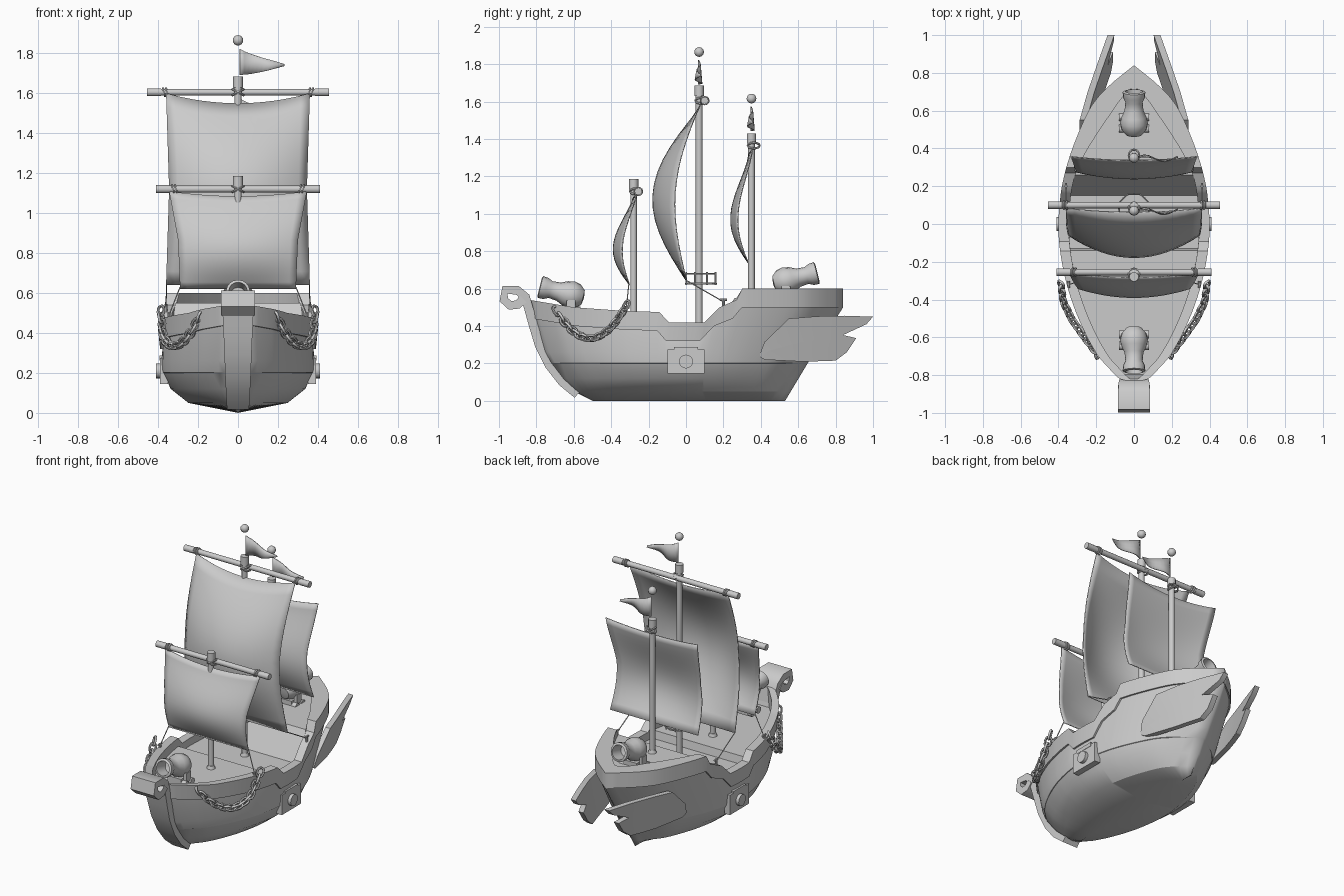
import bpy, bmesh, math
from mathutils import Vector, Matrix

if "Cube" in bpy.data.objects:
    bpy.data.objects.remove(bpy.data.objects["Cube"])

grey = bpy.data.materials.new("plain_grey")
grey.use_nodes = True
grey.diffuse_color = (0.6, 0.6, 0.6, 1)
grey.node_tree.nodes["Principled BSDF"].inputs["Base Color"].default_value = (0.6, 0.6, 0.6, 1)


def finish(name, bm, angle=35, mirror=False, solid=0):
    """Turn a bmesh into a named, shaded object."""
    bmesh.ops.recalc_face_normals(bm, faces=bm.faces)
    mesh = bpy.data.meshes.new(name)
    bm.to_mesh(mesh)
    bm.free()
    mesh.materials.append(grey)
    ob = bpy.data.objects.new(name, mesh)
    bpy.context.collection.objects.link(ob)
    if solid:
        ob.modifiers.new("thickness", 'SOLIDIFY').thickness = solid
    if mirror:
        mod = ob.modifiers.new("mirror", 'MIRROR')
        mod.merge_threshold = 0.0005
    bpy.ops.object.select_all(action='DESELECT')
    ob.select_set(True)
    bpy.context.view_layer.objects.active = ob
    bpy.ops.object.shade_smooth_by_angle(angle=math.radians(angle))


def interp(pts, t):
    if t <= pts[0][0]:
        return pts[0][1]
    for (a, va), (b, vb) in zip(pts, pts[1:]):
        if t <= b:
            return va + (vb - va) * (t - a) / (b - a)
    return pts[-1][1]


def grid_faces(bm, rows, closed=False):
    for ra, rb in zip(rows, rows[1:]):
        n = len(ra)
        for i in range(n if closed else n - 1):
            j = (i + 1) % n
            bm.faces.new((ra[i], ra[j], rb[j], rb[i]))


def rod(bm, a, b, r, sides=12, r2=None):
    a, b = Vector(a), Vector(b)
    d = b - a
    mat = Matrix.Translation((a + b) / 2) @ d.to_track_quat('Z', 'Y').to_matrix().to_4x4()
    bmesh.ops.create_cone(bm, cap_ends=True, segments=sides, radius1=r,
                          radius2=r if r2 is None else r2, depth=d.length, matrix=mat)


def box(bm, centre, size):
    bmesh.ops.create_cube(bm, size=1, matrix=Matrix.Translation(centre) @ Matrix.Diagonal((*size, 1)))


def ring(bm, mat, major, minor, stretch=0, n=12, m=6):
    """Torus in local XY, stretched along local X to make chain links."""
    rows = []
    for i in range(n):
        a = math.tau * i / n
        off = stretch * (1 if math.cos(a) > 0.01 else -1 if math.cos(a) < -0.01 else 0)
        rows.append([bm.verts.new(mat @ Vector((
            off + math.cos(a) * (major + minor * math.cos(b)),
            math.sin(a) * (major + minor * math.cos(b)), minor * math.sin(b))))
            for b in (math.tau * k / m for k in range(m))])
    grid_faces(bm, rows + rows[:1], True)


# Hull: stations along the length, each running keel, side, rail, deck
bow = [(0, -.5), (.05, -.6), (.16, -.71), (.3, -.79), (.5, -.84)]
stern = [(0, .53), (.05, .56), (.2, .65), (.5, .84)]
beam = [(-.84, 0), (-.82, .1), (-.7, .195), (-.55, .275), (-.4, .335), (-.25, .375), (-.1, .398),
        (.05, .403), (.2, .385), (.37, .34), (.59, .25), (.69, .19), (.84, 0)]
sheer = [(-.84, .54), (-.6, .5), (-.32, .48), (-.14, .475), (-.08, .42), (.12, .42),
         (.18, .5), (.27, .54), (.3, .6), (.84, .6)]
deck = [(-.14, .42), (-.13, .37), (.15, .37), (.26, .55)]
rail = [(.25, .055), (.37, .075), (.6, .13)]
full = [(0, 0), (.05, .62), (.12, .84), (.2, .945), (.35, .98), (.45, 1)]
stations = sorted({round(-.84 + 1.68 * i / 40, 3) for i in range(41)}
                  | {p[0] for p in beam[:2] + sheer + deck})
bm = bmesh.new()
rows = []
for s in stations:
    u = (s + .84) / 1.68
    top = interp(sheer, s)
    reach = min(.08, s + .84, .84 - s)
    w = sum(interp(beam, s + reach * k / 3) for k in range(-3, 4)) / 7
    seam = top - .1

    def at(z, width):
        y0, y1 = interp(bow, z), interp(stern, z)
        return (width, y0 + (y1 - y0) * u, z)
    lip = min(.012, w * .3)
    ring_pts = [at(z, w * interp(full, z)) for z in (0, .05, .12)]
    ring_pts += [at(.2, w * .945 - lip / 3), at(.202, w * .945), at(.26, w * interp(full, .26))]
    ring_pts += [at(seam, w * interp(full, seam) - lip), at(seam, w * interp(full, seam)), at(top, w)]
    inner = max(0, w - interp(rail, s))
    floor = interp(deck, s) if inner > .04 else top
    ring_pts += [at(top, inner), (inner, s, floor), (0, s, floor)]
    rows.append([bm.verts.new(p) for p in ring_pts])
grid_faces(bm, rows)
bmesh.ops.remove_doubles(bm, verts=bm.verts, dist=.0004)
finish("hull", bm, 28, mirror=True)

# Stem post with a scroll at its head
path = [(-.58, .035), (-.66, .1), (-.73, .19), (-.785, .3), (-.815, .4), (-.84, .49), (-.858, .555),
        (-.9, .59), (-.968, .593), (-.974, .54), (-.94, .51), (-.9, .515), (-.87, .545)]
bm = bmesh.new()
rows = []
for i, (y, z) in enumerate(path):
    p = Vector((y, z))
    t = (Vector(path[min(i + 1, len(path) - 1)]) - Vector(path[max(i - 1, 0)])).normalized()
    n = Vector((-t.y, t.x)) * .024
    w = .055 + .03 * min(1, i / 7)
    rows.append([bm.verts.new((x, *(p + q))) for x, q in ((-w, n), (w, n), (w, -n), (-w, -n))])
grid_faces(bm, rows, True)
bm.faces.new(rows[0])
bm.faces.new(rows[-1])
finish("stem_scroll", bm, 40)

# Stern fins: two feathers each, leaning in towards the hull at the bottom
upper = [(.395, .25), (.42, .315), (.55, .44), (.7, .452), (.85, .455), (1, .45)]
middle = [(.395, .24), (.45, .27), (.6, .31), (.72, .33), (.84, .352), (.965, .41)]
middle_tip = [(.91, .335)]
lower = [(.395, .235), (.42, .22), (.62, .21), (.72, .212), (.8, .215), (.86, .26)]
spread = [(.39, .325), (.5, .305), (.7, .245), (1, .14)]
for name, tops, bottoms in (("upper_feather", upper, middle),
                            ("lower_feather", middle[:-1] + middle_tip, lower)):
    bm = bmesh.new()
    rows = [[bm.verts.new((interp(spread, y) - (.45 - z) * .22 - d, y, z))
             for (y, z), d in ((a, 0), (b, 0), (b, .036), (a, .036))] for a, b in zip(tops, bottoms)]
    grid_faces(bm, rows, True)
    bm.faces.new(rows[0])
    bm.faces.new(rows[-1])
    finish("stern_fin_" + name, bm, 25, mirror=True)

# Gun ports on both sides
bm = bmesh.new()
box(bm, (.37, 0, .21), (.04, .2, .13))
box(bm, (.372, 0, .275), (.04, .13, .025))
rod(bm, (.34, 0, .21), (.41, 0, .21), .037, 16)
finish("gun_port", bm, mirror=True)


# Masts and yards with lashings
def mast(name, y, base, top, yard_z, yard_y=0, half=0):
    bm = bmesh.new()
    rod(bm, (0, y, base), (0, y, top - .03), .018)
    rod(bm, (0, y, top - .055), (0, y, top), .025)
    rod(bm, (0, y, base), (0, y, base + .03), .03, r2=.02)
    for tilt in (-.5, .5):
        ring(bm, Matrix.Translation((0, y + .012, yard_z)) @ Matrix.Rotation(tilt, 4, 'Y'), .032, .006)
    if half:
        rod(bm, (-half, yard_y, yard_z), (half, yard_y, yard_z), .017)
        for s in (-1, 1):
            rod(bm, (s * (half - .07), yard_y, yard_z), (s * half, yard_y, yard_z), .02)
            for k in (0, .015):
                ring(bm, Matrix.Translation((s * (half - .085 - k), yard_y, yard_z))
                     @ Matrix.Rotation(math.pi / 2 + .25 * s, 4, 'Y'), .02, .006)
    finish(name, bm)


mast("front_mast", -.28, .41, 1.185, 1.12, -.255, .41)
mast("main_mast", .07, .36, 1.685, 1.605, .1, .455)
mast("rear_mast", .35, .54, 1.43, 1.365)


# Billowing sails; skew above one drops the belly lower
def sail(name, y, top, bottom, lean, edge, centre, skew, widths, sag):
    bm = bmesh.new()
    rows = []
    for j in range(15):
        v = j / 14
        belly = math.sin(math.pi * v ** skew)
        row = []
        for i in range(17):
            u = i / 8 - 1
            c = 1 - u * u
            row.append(bm.verts.new((u * interp(widths, v), y - lean * v - (edge + (centre - edge) * c) * belly
                                     - .02 * c * (1 - v), top + (bottom - top) * v - sag * c * (1 - v))))
        rows.append(row)
    grid_faces(bm, rows)
    finish(name, bm, 60, solid=.006)


sail("front_sail", -.265, 1.11, .62, .04, .055, .095, 1.25, [(0, .345), (.5, .3), (1, .29)], .025)
sail("main_sail", .08, 1.6, .64, .08, .1, .21, .98, [(0, .36), (.5, .345), (1, .36)], .05)
sail("rear_sail", .36, 1.35, .74, .025, .065, .095, 1.35, [(0, .335), (.5, .305), (1, .32)], .03)


# Pennants and mast balls
def pennant(name, y, z):
    bm = bmesh.new()
    rows = []
    for i in range(11):
        t = i / 10
        wave = .018 * math.sin(t * 7)
        hi, lo = .13 - .075 * t ** .8, .045 * t ** 1.6
        rows.append([bm.verts.new((.008 + .222 * t, y + wave * (1 - k * .5), z + lo + (hi - lo) * k))
                     for k in (0, .5, 1)])
    grid_faces(bm, rows)
    finish(name, bm, 60, solid=.006)
    bm = bmesh.new()
    bmesh.ops.create_uvsphere(bm, u_segments=12, v_segments=8, radius=.026,
                              matrix=Matrix.Translation((0, y, z + .173)))
    finish(name + "_ball", bm)


pennant("main_pennant", .07, 1.692)
pennant("rear_pennant", .35, 1.443)

# Small railed platform round the main mast
bm = bmesh.new()
corners = [Vector((.085 * math.cos(a), .08 + .085 * math.sin(a), 0))
           for a in (math.tau * (k + .5) / 8 for k in range(8))]
for p, q in zip(corners, corners[1:] + corners[:1]):
    for z in (.63, .68):
        rod(bm, p + Vector((0, 0, z)), q + Vector((0, 0, z)), .004, 5)
    rod(bm, p + Vector((0, 0, .62)), p + Vector((0, 0, .69)), .005, 5)
rod(bm, (0, .08, .622), (0, .08, .63), .085, 8)
finish("mast_platform", bm)


# Deck cannons: a turned barrel on a small carriage
def cannon(name, y, z, facing):
    turned = [(0, 0), (.04, .006), (.066, .035), (.074, .07), (.066, .105), (.05, .14), (.046, .185),
              (.058, .21), (.06, .24), (.046, .245), (.04, .16), (0, .15)]
    bm = bmesh.new()
    mat = Matrix.Translation((0, y, z)) @ Vector((0, facing, .25)).to_track_quat('Z', 'X').to_matrix().to_4x4()
    rows = [[bm.verts.new(mat @ Vector((r * math.cos(a), r * math.sin(a), h)))
             for a in (math.tau * k / 16 for k in range(16))] for r, h in turned]
    grid_faces(bm, rows, True)
    bmesh.ops.remove_doubles(bm, verts=bm.verts, dist=.0005)
    mid = y + facing * .07
    box(bm, (0, mid, z - .07), (.1, .1, .05))
    for s in (-1, 1):
        box(bm, (s * .062, mid, z - .04), (.02, .05, .06))
        for k in (-.03, .03):
            rod(bm, (s * .05, mid + k, z - .08), (s * .08, mid + k, z - .08), .022)
    finish(name, bm)


cannon("front_cannon", -.545, .55, -1)
cannon("rear_cannon", .465, .625, 1)

# Chains draped over the bow shoulders
side_path = [(0, .18), (.25, .25), (.5, .315), (.75, .36), (1, .372)]
links = 19
bm = bmesh.new()


def chain_at(t):
    return Vector((interp(side_path, t) + .014, -.69 + .37 * t, .48 + .03 * t - .64 * t * (1 - t)))


for i in range(links):
    t = i / (links - 1)
    d = chain_at(t + .02) - chain_at(t - .02)
    mat = (Matrix.Translation(chain_at(t)) @ d.to_track_quat('X', 'Z').to_matrix().to_4x4()
           @ Matrix.Rotation(math.pi / 4 + math.pi / 2 * (i % 2), 4, 'X'))
    ring(bm, mat, .019, .0075, .009, 12, 6)
finish("bow_chain", bm, 60, mirror=True)

# Sheet ropes and the pegs they tie to
bm = bmesh.new()
for a, b in (((.29, -.305, .63), (.345, -.32, .49)), ((.358, 0, .645), (.36, .2, .53))):
    rod(bm, a, b, .003, 6)
    end = Vector(b)
    rod(bm, end - Vector((0, 0, .03)), end + Vector((0, 0, .015)), .008, 8)
    rod(bm, end - Vector((0, .018, -.01)), end + Vector((0, .018, .01)), .006, 8)
finish("sheet_rope", bm, mirror=True)
